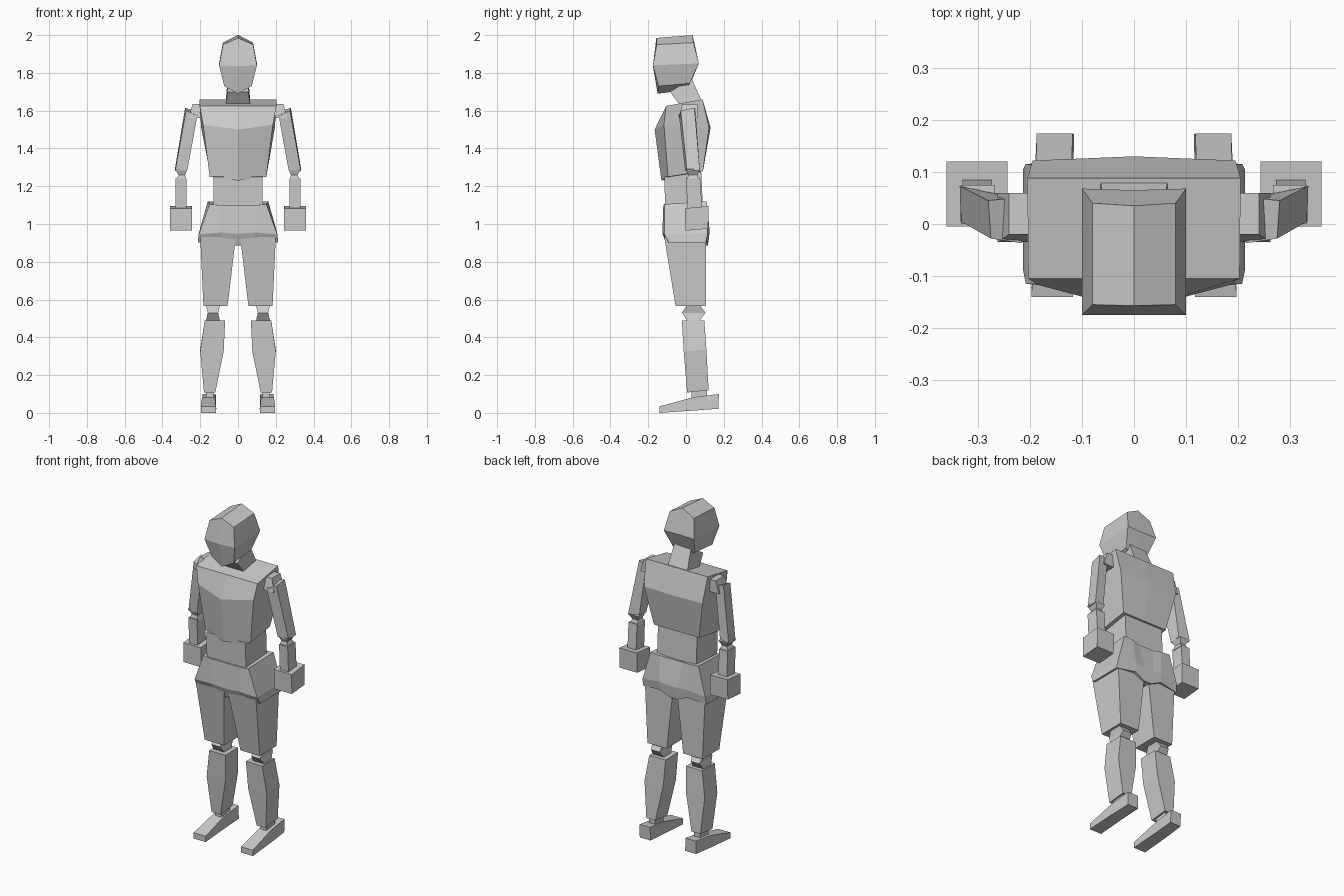
import bpy, bmesh

grey = bpy.data.materials.new("plain_grey")
grey.diffuse_color = (0.6, 0.6, 0.6, 1)


def loft(name, sections, side=1):
    """Skin stacked sections; each is (front points, back points), left to right."""
    bm = bmesh.new()
    rows = [[[bm.verts.new((x * side, y, z)) for x, y, z in edge] for edge in s]
            for s in sections]
    n = len(rows[0][0])
    rings = [f + b[::-1] for f, b in rows]
    for lo, hi in zip(rings, rings[1:]):
        for i in range(2 * n):
            j = (i + 1) % (2 * n)
            bm.faces.new((lo[i], lo[j], hi[j], hi[i]))
    for f, b in (rows[0], rows[-1]):
        for i in range(n - 1):
            bm.faces.new((f[i], f[i + 1], b[i + 1], b[i]))
    bmesh.ops.recalc_face_normals(bm, faces=bm.faces)
    mesh = bpy.data.meshes.new(name)
    bm.to_mesh(mesh)
    bm.free()
    mesh.materials.append(grey)
    obj = bpy.data.objects.new(name, mesh)
    bpy.context.collection.objects.link(obj)


def rect(x0, x1, y0, y1, zf, zb=None):
    """Rectangular section, optionally tilted front to back."""
    zb = zf if zb is None else zb
    return [(x0, y0, zf), (x1, y0, zf)], [(x0, y1, zb), (x1, y1, zb)]


def sym(front, back):
    """Section from half profiles running from the centre outwards."""
    def full(p):
        return [(-x, y, z) for x, y, z in p[:0:-1]] + list(p)
    return full(front), full(back)


def pair(name, sections):
    for label, side in (("left", 1), ("right", -1)):
        loft(f"{label}_{name}", sections, side)


# Head with ridged crown and pointed chin
loft("head", [
    sym([(0, -.15, 1.69), (.073, -.145, 1.73)], [(0, .01, 1.71), (.073, .02, 1.745)]),
    sym([(0, -.175, 1.835), (.1, -.175, 1.84)], [(0, .065, 1.85), (.1, .068, 1.85)]),
    sym([(0, -.157, 1.985), (.08, -.155, 1.95)], [(0, .035, 2.0), (.08, .04, 1.96)]),
])
loft("neck", [rect(-.065, .065, -.03, .083, 1.625, 1.65),
              rect(-.055, .055, -.085, .03, 1.70, 1.77)])

# Torso
loft("chest", [
    sym([(0, -.13, 1.23), (.15, -.095, 1.25)], [(0, .09, 1.28), (.15, .09, 1.28)]),
    sym([(0, -.166, 1.50), (.185, -.117, 1.525)], [(0, .13, 1.51), (.195, .122, 1.51)]),
    sym([(0, -.105, 1.625), (.203, -.105, 1.625)], [(0, .088, 1.66), (.205, .088, 1.66)]),
])
loft("abdomen", [rect(-.13, .13, -.11, .09, 1.08), rect(-.13, .13, -.115, .08, 1.25, 1.285)])

# Pelvis with arched leg openings
loft("pelvis", [
    sym([(0, -.10, .885), (.025, -.10, .885), (.09, -.11, .915), (.213, -.09, .902)],
        [(0, .115, .885), (.025, .115, .885), (.09, .12, .915), (.213, .105, .902)]),
    sym([(0, -.125, .95), (.03, -.125, .95), (.09, -.125, .955), (.208, -.115, .945)],
        [(0, .125, .96), (.03, .125, .96), (.09, .125, .965), (.208, .115, .95)]),
    sym([(0, -.12, 1.1), (.05, -.12, 1.1), (.1, -.12, 1.1), (.15, -.115, 1.105)],
        [(0, .1, 1.11), (.05, .1, 1.11), (.1, .11, 1.115), (.16, .11, 1.12)]),
])

# Legs
pair("thigh", [rect(.055, .183, -.055, .105, .565), rect(.012, .2, -.115, .105, .93)])
pair("knee", [rect(.095, .17, .01, .07, .485), rect(.105, .16, -.022, .103, .53),
              rect(.095, .17, .005, .075, .57)])
pair("shin", [rect(.12, .18, .006, .12, .108, .12), rect(.076, .2, -.012, .108, .325, .335),
              rect(.068, .176, -.022, .097, .49)])
pair("ankle", [rect(.13, .17, .03, .11, .07), rect(.13, .17, .03, .11, .12)])
pair("foot", [
    ([(.117, -.14, 0), (.197, -.14, 0)], [(.117, -.14, .035), (.197, -.14, .035)]),
    ([(.118, .05, .013), (.193, .05, .013)], [(.122, .04, .083), (.19, .04, .083)]),
    ([(.115, .172, .022), (.187, .172, .022)], [(.118, .174, .1), (.187, .174, .1)]),
])

# Arms
pair("shoulder", [rect(.195, .262, -.035, .06, 1.56), rect(.2, .24, -.02, .06, 1.635)])
pair("upper_arm", [
    ([(.268, -.005, 1.285), (.333, .005, 1.28)], [(.268, .06, 1.295), (.335, .073, 1.285)]),
    ([(.215, -.037, 1.575), (.275, -.028, 1.60)], [(.23, .05, 1.60), (.28, .045, 1.615)]),
])
pair("elbow", [rect(.27, .328, .005, .07, 1.23), rect(.28, .315, .012, .06, 1.26),
               rect(.267, .333, .0, .075, 1.29)])
pair("forearm", [rect(.273, .33, .008, .085, 1.08), rect(.273, .33, .0, .075, 1.24)])
pair("hand", [rect(.243, .36, -.003, .117, .965, .975), rect(.243, .36, -.005, .12, 1.083, 1.095)])
